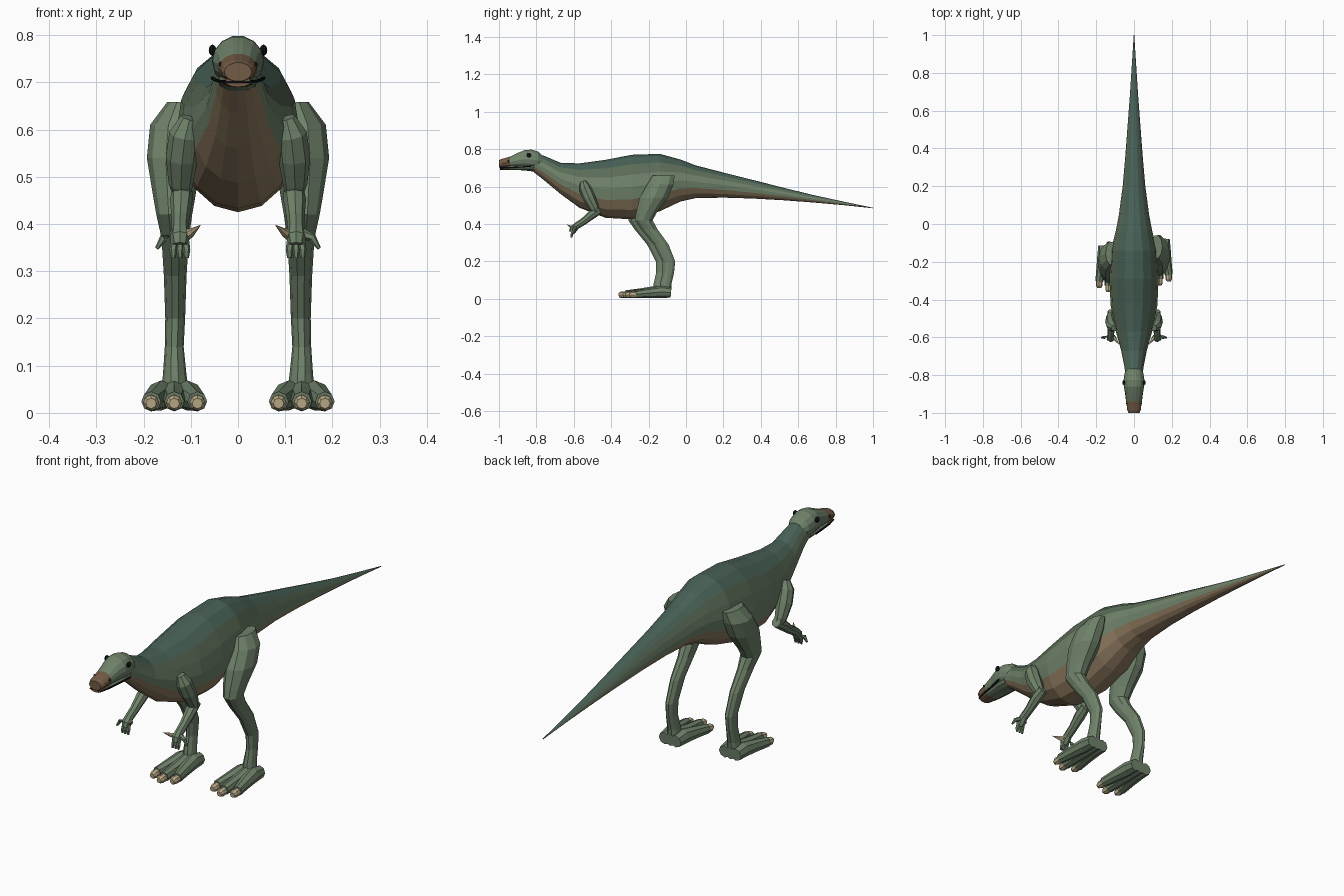
import bpy, bmesh, math
from mathutils import Vector

if "Cube" in bpy.data.objects:
    bpy.data.objects.remove(bpy.data.objects["Cube"])


def mat(name, r, g, b):
    m = bpy.data.materials.new(name)
    m.diffuse_color = (r, g, b, 1)
    m.use_nodes = True
    m.node_tree.nodes["Principled BSDF"].inputs["Base Color"].default_value = m.diffuse_color
    return m


DARK = mat("back_green", .065, .12, .093)
MID = mat("olive_green", .105, .15, .095)
SKIN = mat("skin_green", .16, .225, .145)
TAN = mat("belly_tan", .27, .195, .115)
BROWN = mat("snout_brown", .17, .105, .06)
CLAW = mat("claw_cream", .50, .41, .25)
BLACK = mat("eye_black", .006, .007, .008)


def loft(name, rings, sides, mats, pick=lambda ring, side: 0, phase=0.0):
    """Skin a list of (centre, u, v) elliptical rings and cap both ends."""
    bm = bmesh.new()
    loops = []
    for c, u, v in rings:
        loop = []
        for k in range(sides):
            a = math.tau * (k + phase) / sides
            loop.append(bm.verts.new(c + u * math.cos(a) + v * math.sin(a)))
        loops.append(loop)
    for i in range(len(loops) - 1):
        a, b = loops[i], loops[i + 1]
        for k in range(sides):
            n = (k + 1) % sides
            f = bm.faces.new((a[k], a[n], b[n], b[k]))
            f.material_index = pick(i, k)
    bm.faces.new(loops[0]).material_index = pick(0, 0)
    bm.faces.new(loops[-1]).material_index = pick(len(loops) - 2, 0)
    bmesh.ops.recalc_face_normals(bm, faces=bm.faces)
    me = bpy.data.meshes.new(name)
    bm.to_mesh(me)
    bm.free()
    for m in mats:
        me.materials.append(m)
    ob = bpy.data.objects.new(name, me)
    bpy.context.collection.objects.link(ob)
    return ob


def tube(name, pts, sides, mats, pick=lambda i, k: 0):
    """Tapered tube through (x, y, z, radius) points."""
    P = [Vector(p[:3]) for p in pts]
    rings = []
    for i, p in enumerate(P):
        t = (P[min(i + 1, len(P) - 1)] - P[max(i - 1, 0)]).normalized()
        ref = Vector((1, 0, 0)) if abs(t.x) < .8 else Vector((0, 0, 1))
        v = t.cross(ref).normalized()
        u = v.cross(t)
        rings.append((p, u * pts[i][3], v * pts[i][3]))
    return loft(name, rings, sides, mats, pick)


def along_y(profile):
    """Upright rings from (y, top z, bottom z, half width)."""
    return [(Vector((0, y, (t + b) / 2)), Vector((w, 0, 0)), Vector((0, 0, (t - b) / 2)))
            for y, t, b, w in profile]


def stripe(ring, k):
    s = math.sin(math.tau * (k + .5) / 16)
    return 0 if s > .7 else 1 if s > .4 else 2 if s > -.4 else 3


# Neck, trunk and tail in one striped skin
loft("body", along_y([
    (-.83, .775, .69, .042), (-.76, .765, .635, .05), (-.67, .727, .56, .068),
    (-.57, .724, .487, .096), (-.43, .743, .433, .124), (-.29, .77, .425, .13),
    (-.14, .775, .468, .122), (-.03, .745, .52, .095), (.05, .714, .538, .08),
    (.20, .675, .541, .06), (.36, .635, .536, .046), (.52, .594, .527, .034),
    (.68, .555, .515, .022), (.85, .518, .5, .011), (1, .487, .484, .0015)]),
    16, [DARK, MID, SKIN, TAN], stripe)

# Skull with brown beak tip
loft("head", along_y([
    (-1, .742, .702, .029), (-.985, .748, .7, .036), (-.94, .761, .7, .041),
    (-.895, .783, .698, .046), (-.86, .797, .696, .054), (-.825, .799, .69, .055),
    (-.79, .788, .69, .05), (-.765, .764, .70, .034)]),
    14, [BROWN, SKIN], lambda i, k: 0 if i < 2 else 1)

# Lower jaw
loft("lower_jaw", along_y([
    (-.995, .713, .69, .027), (-.94, .715, .689, .036), (-.87, .72, .687, .043),
    (-.81, .73, .68, .044)]), 12, [BROWN, SKIN], lambda i, k: 0 if i < 1 else 1)


# Mouth line around the snout
tube("mouth_line", [(-.055, -.83, .709, .0035), (-.045, -.89, .704, .0035), (-.037, -.95, .702, .0035),
                    (-.027, -.993, .701, .0035), (.027, -.993, .701, .0035), (.037, -.95, .702, .0035),
                    (.045, -.89, .704, .0035), (.055, -.83, .709, .0035)], 6, [BLACK])


def ball(name, loc, r, m, squash=1.0):
    bm = bmesh.new()
    bmesh.ops.create_uvsphere(bm, u_segments=10, v_segments=6, radius=r)
    for v in bm.verts:
        v.co.x *= squash
    me = bpy.data.meshes.new(name)
    bm.to_mesh(me)
    bm.free()
    me.materials.append(m)
    ob = bpy.data.objects.new(name, me)
    ob.location = loc
    bpy.context.collection.objects.link(ob)


for s, side in ((1, "right"), (-1, "left")):
    def X(pts):
        return [(p[0] * s,) + tuple(p[1:]) for p in pts]

    # Eye and nostril
    ball(side + "_eye", (.054 * s, -.84, .768), .012, BLACK, .7)
    ball(side + "_nostril", (.037 * s, -.95, .738), .005, BLACK)

    # Hind leg; the left one stands slightly ahead: (z, y, depth, x, width)
    dy = 0 if s > 0 else -.035
    leg = [(.658, -.12, .062, .12, .03), (.61, -.138, .074, .13, .056), (.54, -.172, .08, .135, .058),
           (.46, -.212, .058, .135, .045), (.42, -.226, .05, .135, .038), (.37, -.195, .046, .133, .029),
           (.29, -.133, .042, .133, .024), (.2, -.092, .036, .133, .021), (.14, -.094, .032, .135, .02),
           (.08, -.108, .032, .134, .025), (.03, -.113, .034, .134, .032)]
    loft(side + "_hind_leg", [(Vector((x * s, y + dy, z)), Vector((w, 0, 0)), Vector((0, d, 0)))
                              for z, y, d, x, w in leg], 10, [SKIN])

    # Three toes with blunt claws
    for j, off in enumerate((-1, 0, 1)):
        tip = -.325 + .022 * abs(off) + dy
        x0, x1 = .135 + .027 * off, .135 + .049 * off
        xm = (x0 + x1) / 2
        tube(f"{side}_toe_{j + 1}", X([
            (x0, -.08 + dy, .033, .027), (x0, -.13 + dy, .037, .032), (xm, -.2 + dy, .031, .026),
            (x1, tip + .035, .024, .021)]), 8, [SKIN])
        tube(f"{side}_toe_claw_{j + 1}", X([
            (x1, tip + .045, .022, .017), (x1, tip + .012, .021, .017), (x1, tip, .02, .011)]), 8, [CLAW])

    # Arm: upper arm, elbow and forearm
    tube(side + "_upper_arm", X([
        (.103, -.55, .625, .018), (.113, -.54, .59, .033), (.119, -.518, .54, .034),
        (.121, -.49, .485, .026), (.118, -.475, .455, .017)]), 8, [SKIN])
    tube(side + "_forearm", X([
        (.118, -.462, .475, .021), (.12, -.5, .452, .024), (.122, -.55, .412, .019),
        (.123, -.585, .39, .018), (.123, -.603, .372, .021), (.123, -.61, .355, .016)]), 8, [SKIN])

    # Fingers, little finger and thumb spike
    for j, off in enumerate((-.014, 0, .014)):
        tube(f"{side}_finger_{j + 1}", X([
            (.123 + off * .7, -.6, .372, .009), (.123 + off, -.61, .345, .008),
            (.123 + off, -.612, .328, .005)]), 6, [SKIN])
    tube(side + "_little_finger", X([
        (.135, -.595, .38, .012), (.158, -.6, .37, .009), (.172, -.602, .348, .004)]), 6, [SKIN])
    tube(side + "_thumb_spike", X([
        (.112, -.595, .375, .013), (.098, -.612, .382, .009), (.08, -.637, .397, .001)]), 6, [CLAW])
